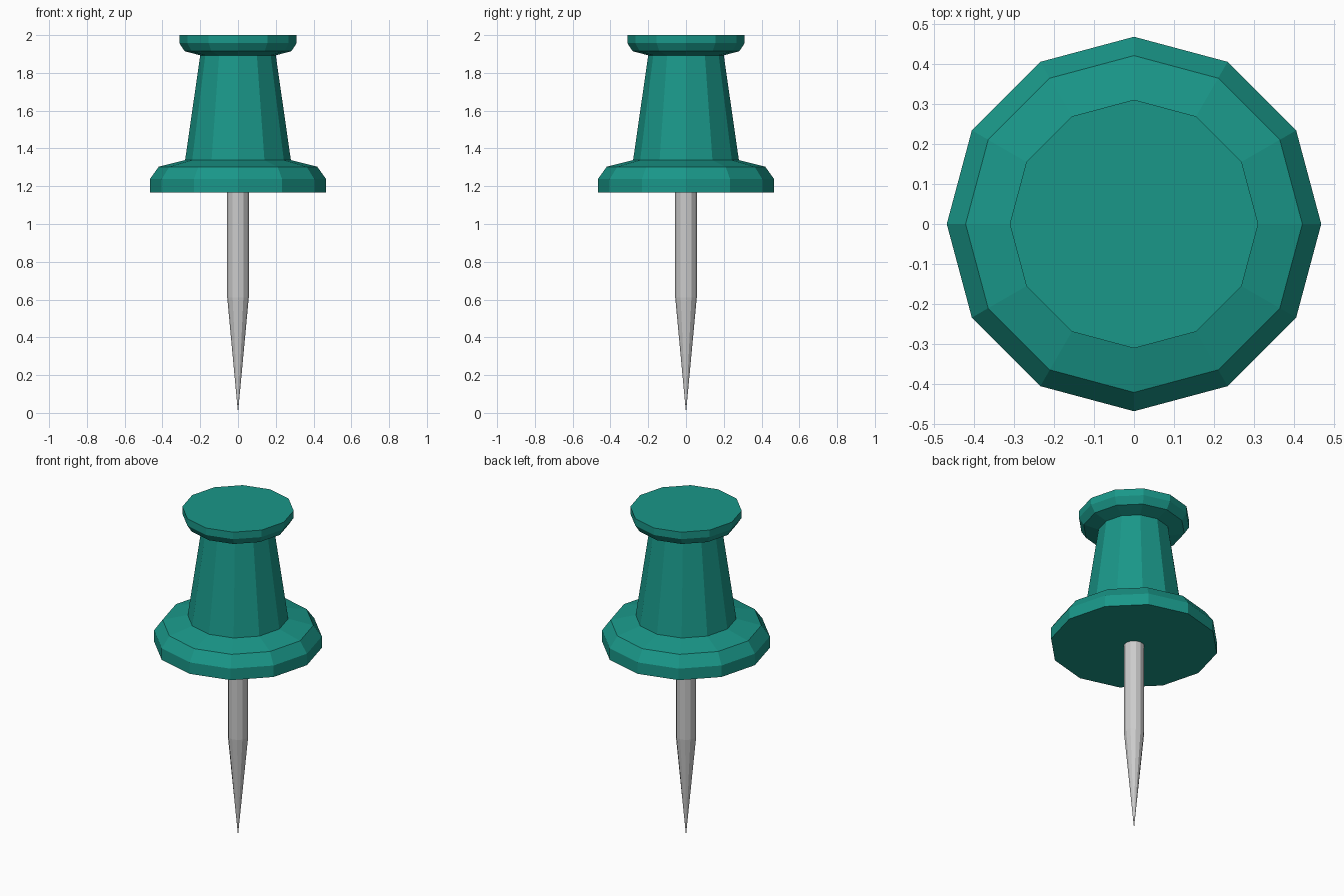
import bpy, bmesh
from math import cos, sin, tau

if "Cube" in bpy.data.objects:
    bpy.data.objects.remove(bpy.data.objects["Cube"])


def lathe(name, profile, sides, color=None):
    """Revolve (radius, z) points, listed bottom to top; radius 0 closes to a point."""
    bm = bmesh.new()
    rings = []
    for r, z in profile:
        if r == 0:
            rings.append([bm.verts.new((0, 0, z))] * sides)
        else:
            rings.append([bm.verts.new((r * cos(tau * i / sides), r * sin(tau * i / sides), z))
                          for i in range(sides)])
    for low, high in zip(rings, rings[1:]):
        for i in range(sides):
            j = (i + 1) % sides
            corners = dict.fromkeys((low[i], low[j], high[j], high[i]))
            bm.faces.new(list(corners))
    # Flat end caps
    if profile[0][0]:
        bm.faces.new(rings[0][::-1])
    if profile[-1][0]:
        bm.faces.new(rings[-1])
    bmesh.ops.recalc_face_normals(bm, faces=bm.faces)
    mesh = bpy.data.meshes.new(name)
    bm.to_mesh(mesh)
    bm.free()
    obj = bpy.data.objects.new(name, mesh)
    bpy.context.collection.objects.link(obj)
    if color:
        mat = bpy.data.materials.new(name + "_plastic")
        mat.diffuse_color = color
        mat.use_nodes = True
        mat.node_tree.nodes["Principled BSDF"].inputs["Base Color"].default_value = mat.diffuse_color
        mesh.materials.append(mat)
    return obj


# Plastic handle: wide collar, tapered grip, flared cap
lathe("handle", [(0.467, 1.167), (0.467, 1.237), (0.42, 1.303), (0.28, 1.338),
                 (0.2, 1.893), (0.283, 1.915), (0.31, 1.957), (0.31, 2.0)],
      12, (0.01, 0.31, 0.25, 1))

# Steel needle, its top just buried in the handle
lathe("needle", [(0, 0), (0.057, 0.61), (0.057, 1.18)], 12)
